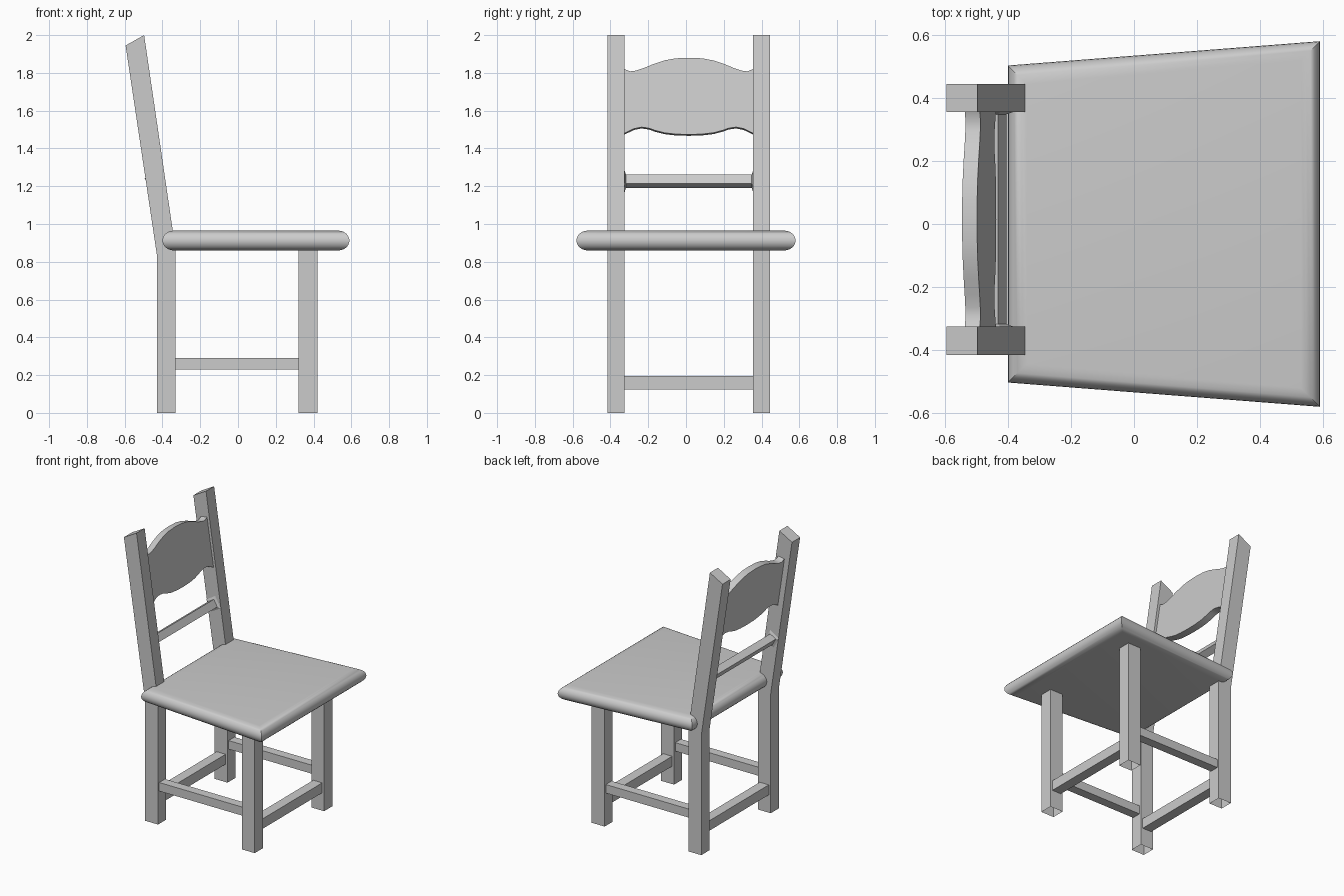
import bpy, bmesh
from math import atan, cos, sin, pi, radians

if "Cube" in bpy.data.objects:
    bpy.data.objects.remove(bpy.data.objects["Cube"])

LEG_Y = (-0.37, 0.40)      # leg centre lines
IN0, IN1 = -0.325, 0.355   # inner faces of the legs
YC = 0.015


def finish(name, bm, smooth=False):
    bmesh.ops.recalc_face_normals(bm, faces=bm.faces)
    me = bpy.data.meshes.new(name)
    bm.to_mesh(me)
    bm.free()
    ob = bpy.data.objects.new(name, me)
    bpy.context.collection.objects.link(ob)
    if smooth:
        bpy.ops.object.select_all(action='DESELECT')
        ob.select_set(True)
        bpy.context.view_layer.objects.active = ob
        bpy.ops.object.shade_smooth_by_angle(angle=radians(35))
    return ob


def loft(name, loops, smooth=False, open_foot=False):
    """Skin a list of equal-length point loops and cap both ends."""
    bm = bmesh.new()
    rings = [[bm.verts.new(p) for p in loop] for loop in loops]
    n = len(rings[0])
    for a, b in zip(rings, rings[1:]):
        for i in range(n):
            j = (i + 1) % n
            bm.faces.new((a[i], a[j], b[j], b[i]))
    if not open_foot:
        bm.faces.new(rings[0])
    bm.faces.new(rings[-1])
    return finish(name, bm, smooth)


def rect(x0, x1, y0, y1, z0, z1=None):
    z1 = z0 if z1 is None else z1
    return [(x0, y0, z0), (x1, y0, z1), (x1, y1, z1), (x0, y1, z0)]


def box(name, x0, x1, y0, y1, z0, z1):
    return loft(name, [rect(x0, x1, y0, y1, z0), rect(x0, x1, y0, y1, z1)])


# Legs (hollow at the foot); the back pair bends backward above the seat
for y, side in zip(LEG_Y, ("right", "left")):
    y0, y1 = y - 0.045, y + 0.045
    loft("front_leg_" + side, [rect(0.32, 0.42, y0, y1, 0),
                               rect(0.32, 0.42, y0, y1, 0.87)], open_foot=True)
    loft("back_leg_" + side, [rect(-0.43, -0.33, y0, y1, 0),
                              rect(-0.43, -0.33, y0, y1, 0.84, 0.86),
                              rect(-0.595, -0.497, y0, y1, 1.945, 2.0)], open_foot=True)
    # Side stretcher
    box("side_stretcher_" + side, -0.33, 0.32, y - 0.032, y + 0.032, 0.23, 0.29)

# Front and back stretchers
for x, end in ((0.37, "front"), (-0.38, "back")):
    box(end + "_stretcher", x - 0.035, x + 0.035, IN0, IN1, 0.125, 0.195)

# Seat: trapezoid with a rounded edge all round
loops = []
for i in range(13):
    a = -pi / 2 + pi * i / 12
    d = 0.06 * (1 - cos(a))
    z = 0.9125 + 0.0525 * sin(a)
    loops.append([(-0.4 + d, -0.503 + d, z), (0.59 - d, -0.58 + d, z),
                  (0.59 - d, 0.58 - d, z), (-0.4 + d, 0.503 - d, z)])
loft("seat", loops, smooth=True)

# Shaped back panel, leaning with the back legs: half profiles (distance from centre, z)
top = [(0.34, 1.82), (0.31, 1.808), (0.28, 1.812), (0.24, 1.825), (0.19, 1.846),
       (0.13, 1.866), (0.07, 1.877), (0, 1.88)]
low = [(0, 1.474), (0.07, 1.476), (0.13, 1.483), (0.18, 1.496), (0.21, 1.507),
       (0.25, 1.513), (0.29, 1.505), (0.34, 1.481)]
outline = [(-y, z) for y, z in top] + [(y, z) for y, z in reversed(top[:-1])]
outline += [(y, z) for y, z in reversed(low)] + [(-y, z) for y, z in low[1:]]
lean = atan(0.15)
panel = []
for t in (0, 0.048):
    panel.append([(-0.498 + 0.15 * (1.88 - z) - t * cos(lean), YC + y, z - t * sin(lean))
                  for y, z in outline])
loft("back_panel", panel, smooth=True)

# Tilted lower rail with flared ends
section = [(-0.405, 1.215), (-0.431, 1.262), (-0.474, 1.236), (-0.448, 1.19)]
cx, cz = -0.44, 1.226
loft("back_rail", [[(cx + (x - cx) * s, y, cz + (z - cz) * s) for x, z in section]
                   for y, s in ((IN0, 1.6), (IN0 + 0.007, 1), (IN1 - 0.007, 1), (IN1, 1.6))])
